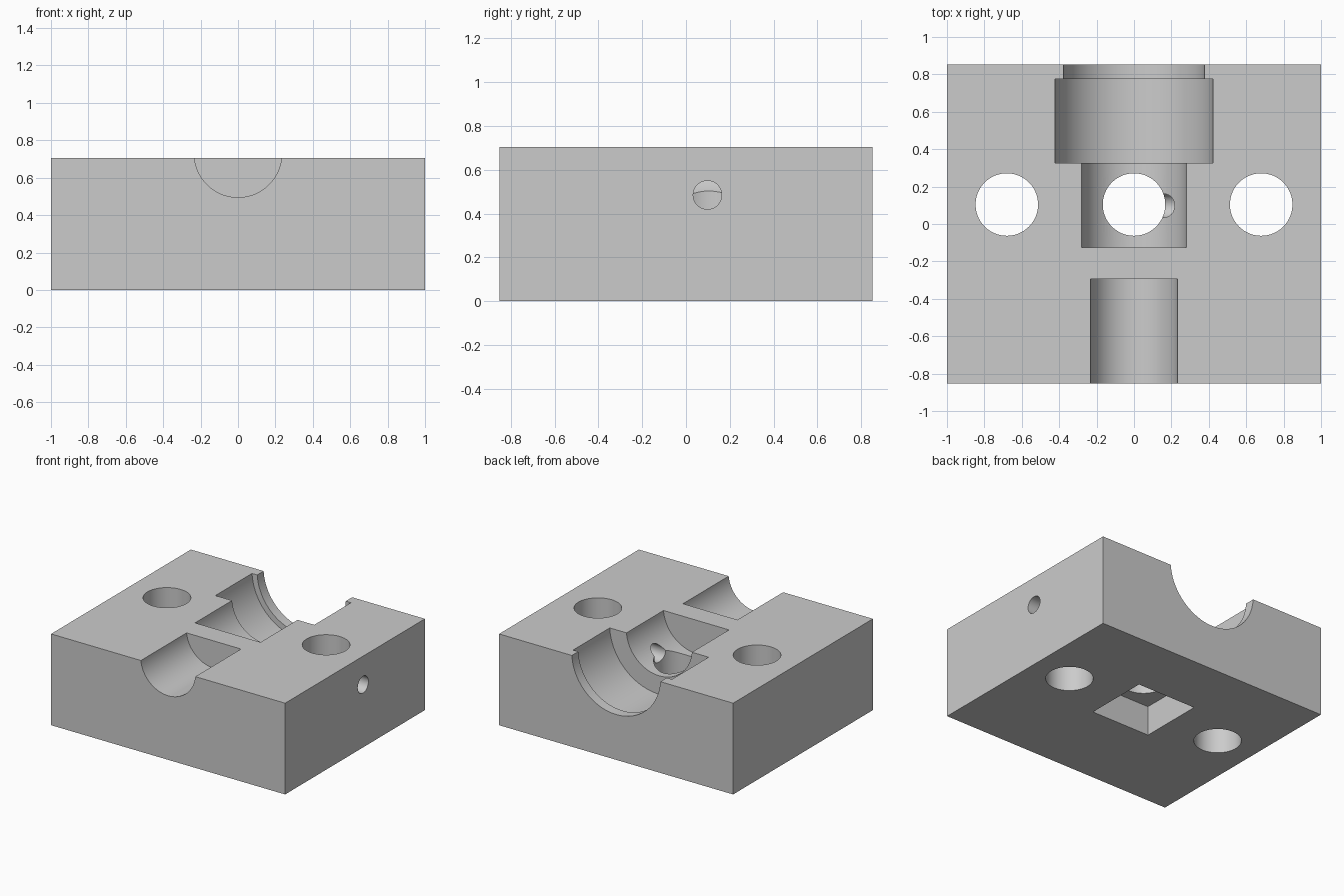
import bpy
import math
from mathutils import Matrix

cube = bpy.data.objects.get("Cube")
if cube:
    bpy.data.objects.remove(cube, do_unlink=True)

W, D, H = 2.0, 1.706, 0.705      # block size
HOLE_Y = 0.104                   # row of vertical holes
AXIS_Z = 0.729                   # bore axis, just above the top face
SEGMENTS = 96

grey = bpy.data.materials.new("plain grey")
grey.use_nodes = True
colour = (0.6, 0.6, 0.6, 1)
grey.diffuse_color = colour
grey.node_tree.nodes["Principled BSDF"].inputs["Base Color"].default_value = colour


def box(name, size, centre):
    bpy.ops.mesh.primitive_cube_add(size=1)
    ob = bpy.context.object
    ob.name = name
    ob.data.transform(Matrix.Translation(centre) @ Matrix.Diagonal((*size, 1)))
    ob.data.materials.append(grey)
    return ob


def turned(name, profile, matrix):
    """Solid of revolution from (position, radius) pairs, turned about z."""
    verts, faces = [], []
    for z, r in profile:
        for i in range(SEGMENTS):
            a = 2 * math.pi * i / SEGMENTS
            verts.append((r * math.cos(a), r * math.sin(a), z))
    for k in range(len(profile) - 1):
        for i in range(SEGMENTS):
            j = (i + 1) % SEGMENTS
            a, b = k * SEGMENTS, (k + 1) * SEGMENTS
            faces.append((a + i, a + j, b + j, b + i))
    last = (len(profile) - 1) * SEGMENTS
    faces.append(tuple(reversed(range(SEGMENTS))))
    faces.append(tuple(range(last, last + SEGMENTS)))
    mesh = bpy.data.meshes.new(name)
    mesh.from_pydata(verts, [], faces)
    mesh.transform(matrix)
    mesh.materials.append(grey)
    ob = bpy.data.objects.new(name, mesh)
    bpy.context.collection.objects.link(ob)
    return ob


block = box("clamp_block", (W, D, H), (0, 0, H / 2))

# Bores lying along y, cut into the top face
along_y = Matrix.Translation((0, 0, AXIS_Z)) @ Matrix.Rotation(-math.pi / 2, 4, "X")
cutters = [
    turned("front_bore_cutter", [(-1, 0.234), (-0.295, 0.234)], along_y),
    turned("stepped_bore_cutter",
           [(-0.125, 0.281), (0.327, 0.281), (0.327, 0.4235),
            (0.775, 0.4235), (0.775, 0.379), (1, 0.379)], along_y),
]

# Vertical through holes
for label, x in (("right", -0.68), ("centre", 0), ("left", 0.68)):
    cutters.append(turned(label + "_hole_cutter", [(-0.1, 0.167), (0.9, 0.167)],
                          Matrix.Translation((x, HOLE_Y, 0))))

# Small cross hole from the side into the centre hole
along_x = Matrix.Translation((0, 0.098, 0.485)) @ Matrix.Rotation(math.pi / 2, 4, "Y")
cutters.append(turned("side_hole_cutter", [(0.08, 0.065), (1.1, 0.065)], along_x))

# Square pocket in the underside
cutters.append(box("pocket_cutter", (0.505, 0.505, 0.43), (0, HOLE_Y, 0.015)))

# Cut everything out of the block
bpy.ops.object.select_all(action="DESELECT")
block.select_set(True)
bpy.context.view_layer.objects.active = block
for cutter in cutters:
    mod = block.modifiers.new(cutter.name, "BOOLEAN")
    mod.operation = "DIFFERENCE"
    mod.solver = "EXACT"
    mod.object = cutter
    bpy.ops.object.modifier_apply(modifier=mod.name)
    bpy.data.objects.remove(cutter, do_unlink=True)

bpy.ops.object.shade_smooth_by_angle(angle=math.radians(30))
